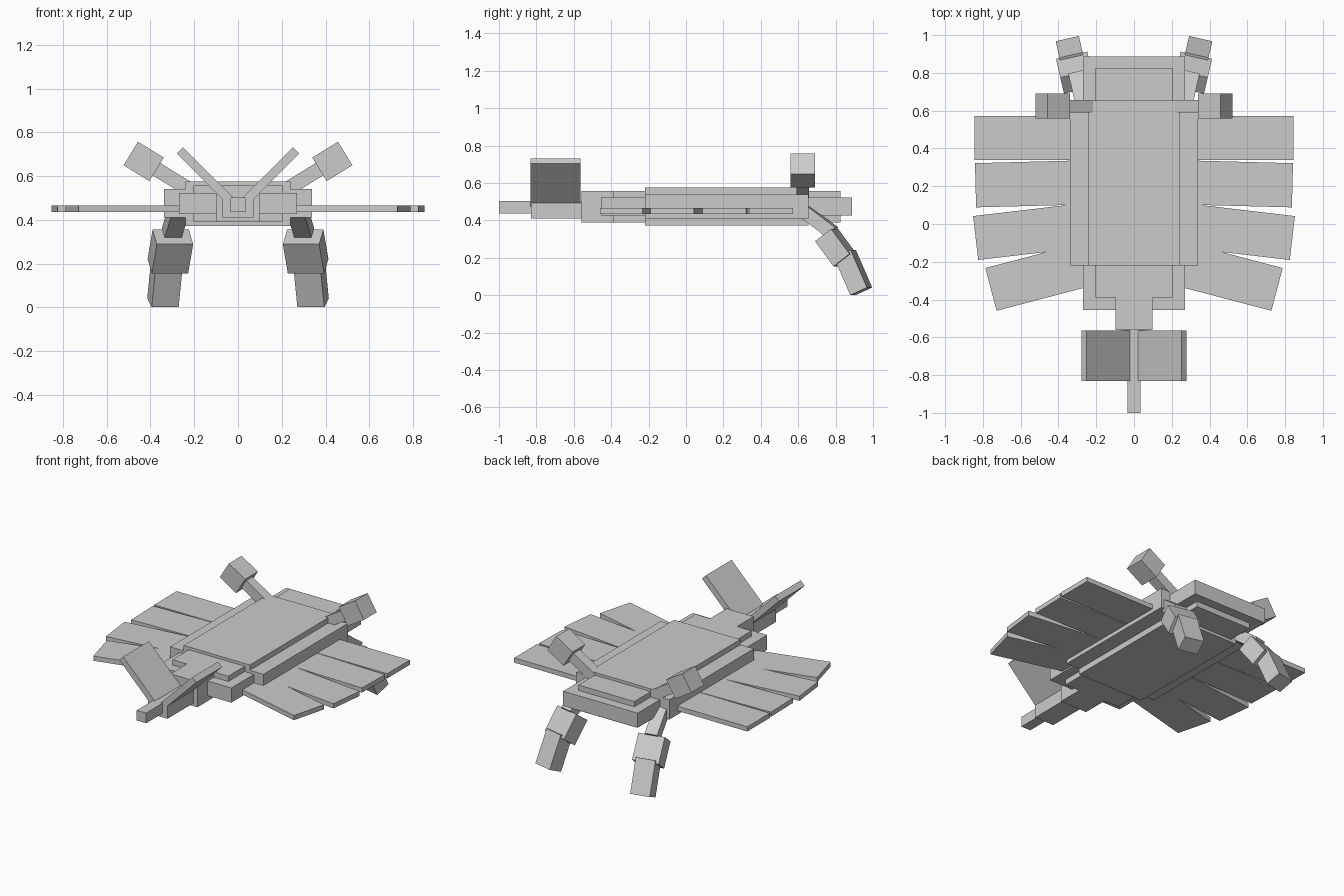
import bpy, math
from mathutils import Vector, Matrix

if "Cube" in bpy.data.objects:
    bpy.data.objects.remove(bpy.data.objects["Cube"])

UP = Vector((0, 0, 1))


def box(name, size, matrix):
    """Box of a given size placed by a matrix."""
    bpy.ops.mesh.primitive_cube_add(size=1)
    ob = bpy.context.object
    ob.name = name
    s = Matrix.Diagonal((*size, 1))
    ob.data.transform(matrix @ s)
    if matrix.determinant() < 0:
        ob.data.flip_normals()
    return ob


def slab(name, half_x, y0, y1, z0, z1):
    """Axis-aligned box centred on x = 0."""
    return box(name, (2 * half_x, y1 - y0, z1 - z0),
               Matrix.Translation((0, (y0 + y1) / 2, (z0 + z1) / 2)))


def bar(name, a, b, width, thick, side):
    """Box running from a to b; width lies along the side direction."""
    a, b = Vector(a), Vector(b)
    d = (b - a).normalized()
    w = (side - d * side.dot(d)).normalized()
    n = d.cross(w)
    m = Matrix((d, w, n)).transposed().to_4x4()
    m.translation = (a + b) / 2
    return box(name, ((b - a).length, width, thick), m)


# hull: tall core, wide flanks, stepped ends
slab("hull_core", 0.24, -0.22, 0.655, 0.372, 0.575)
slab("hull_flanks", 0.338, -0.22, 0.655, 0.41, 0.54)
slab("end_plates_wide", 0.27, -0.455, 0.887, 0.426, 0.522)
slab("end_plates_narrow", 0.203, -0.39, 0.825, 0.39, 0.557)

# tail boom and tip
slab("neck", 0.098, -0.56, -0.3, 0.39, 0.557)
slab("boom", 0.07, -0.83, -0.5, 0.41, 0.5)
slab("boom_tip", 0.034, -1.0, -0.8, 0.436, 0.503)

# feathers: outer leading corner x, y and sweep angle
feathers = [(0.845, 0.572, 0), (0.842, 0.322, -1.5),
            (0.852, 0.042, -6.7), (0.787, -0.233, -14.7)]

YAW = math.radians(13)
FWD = Vector((math.sin(YAW), math.cos(YAW), 0))


def leg_dir(pitch):
    p = math.radians(pitch)
    return FWD * math.cos(p) - UP * math.sin(p)


for s, tag in ((1, "right"), (-1, "left")):
    def v(x, y, z):
        return Vector((s * x, y, z))

    # V-shaped fins on the boom
    bar("fin_" + tag, v(0.035, -0.6975, 0.4875), v(0.265, -0.6975, 0.7175),
        0.267, 0.04, Vector((0, 1, 0)))

    # wing feathers
    for i, (x, y, ang) in enumerate(feathers):
        a = math.radians(ang)
        d = Vector((math.cos(a), math.sin(a), 0))
        tip = Vector((x, y, 0.451)) + Vector((d.y, -d.x, 0)) * 0.117
        root = tip - d * 0.66
        bar(f"feather_{tag}_{i + 1}", v(*root), v(*tip), 0.234, 0.031,
            Vector((0, 1, 0)))

    # raised pods on angled stems
    a = math.radians(31.5)
    d = Vector((s * math.cos(a), 0, math.sin(a)))
    c = v(0.431, 0.624, 0.667)
    bar("pod_stem_" + tag, c - d * 0.27, c, 0.066, 0.066, Vector((0, 1, 0)))
    bar("pod_" + tag, c - d * 0.069, c + d * 0.069, 0.132, 0.126,
        Vector((0, 1, 0)))

    # legs: hip strut, shin block, foot block
    def mir(p):
        return Vector((s * p.x, p.y, p.z))
    side = Vector((s * math.cos(YAW), -math.sin(YAW), 0))
    bar("leg_strut_" + tag, v(0.262, 0.60, 0.475), v(0.304, 0.785, 0.335),
        0.08, 0.07, side)
    d = mir(leg_dir(53))
    c = v(0.309, 0.801, 0.255)
    bar("shin_" + tag, c - d * 0.084, c + d * 0.084, 0.17, 0.11, side)
    d = mir(leg_dir(66))
    e = v(0.343, 0.937, 0.021)
    bar("foot_" + tag, e - d * 0.22, e, 0.126, 0.1, side)
